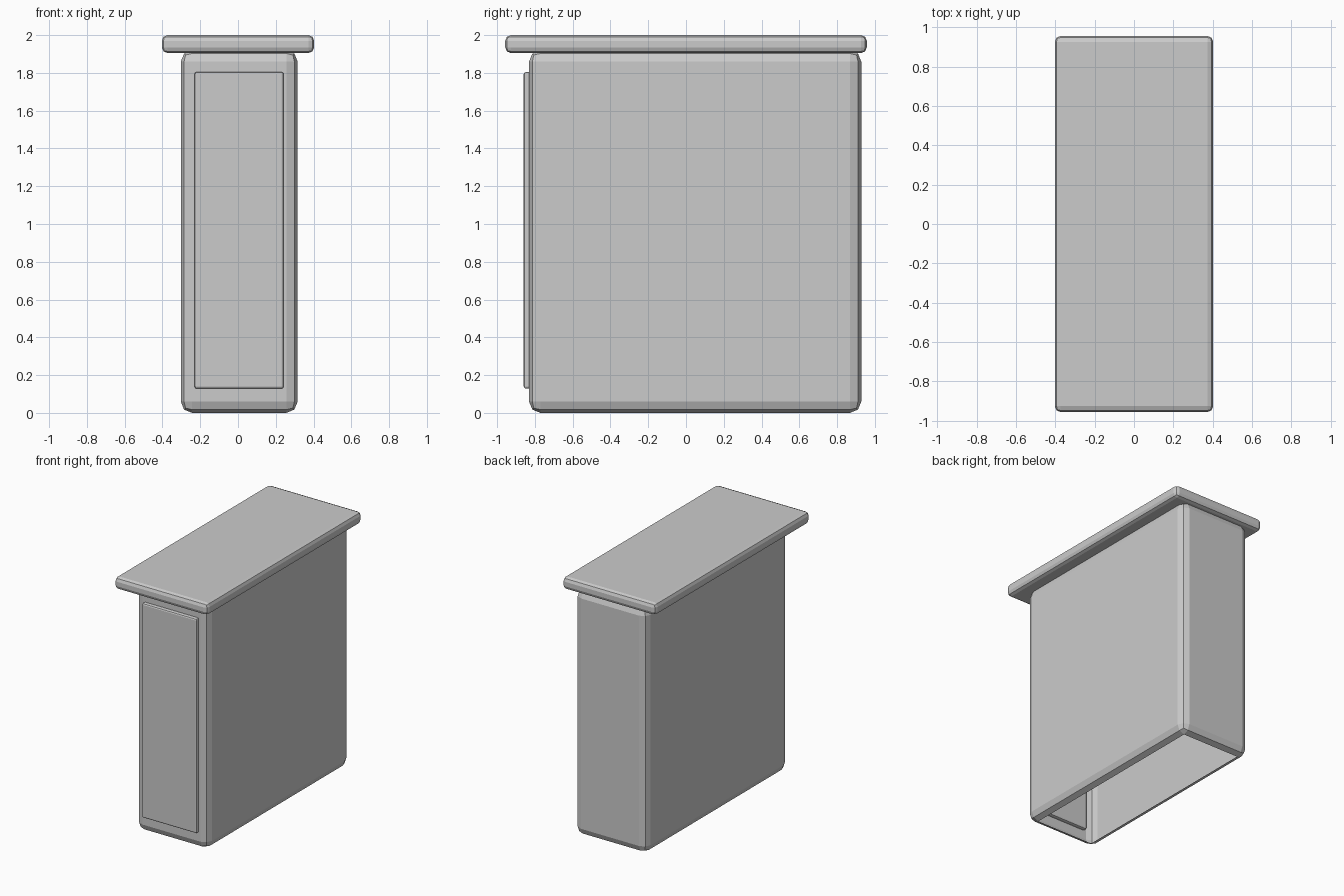
import bpy, bmesh

if "Cube" in bpy.data.objects:
    bpy.data.objects.remove(bpy.data.objects["Cube"])


def rounded_box(name, lo, hi, radius, segments=2, open_bottom=False):
    """Bevelled box between two corners, optionally without its flat bottom face."""
    bm = bmesh.new()
    bmesh.ops.create_cube(bm, size=1.0)
    for v in bm.verts:
        v.co = [lo[i] + (v.co[i] + 0.5) * (hi[i] - lo[i]) for i in range(3)]
    bmesh.ops.bevel(bm, geom=bm.edges[:], offset=radius, segments=segments,
                    profile=0.5, affect='EDGES')
    bm.normal_update()
    if open_bottom:
        bottom = [f for f in bm.faces if f.normal.z < -0.99]
        bmesh.ops.delete(bm, geom=bottom, context='FACES')
    mesh = bpy.data.meshes.new(name)
    bm.to_mesh(mesh)
    bm.free()
    obj = bpy.data.objects.new(name, mesh)
    bpy.context.collection.objects.link(obj)
    return obj


# Hollow cabinet shell, open underneath
rounded_box("cabinet_body", (-0.303, -0.831, 0.0), (0.316, 0.928, 1.92), 0.06,
            open_bottom=True)

# Overhanging top slab
rounded_box("countertop", (-0.403, -0.957, 1.905), (0.403, 0.957, 2.0), 0.03)

# Door panel, set through the front wall
rounded_box("door_panel", (-0.23, -0.859, 0.128), (0.242, -0.803, 1.805), 0.012)
